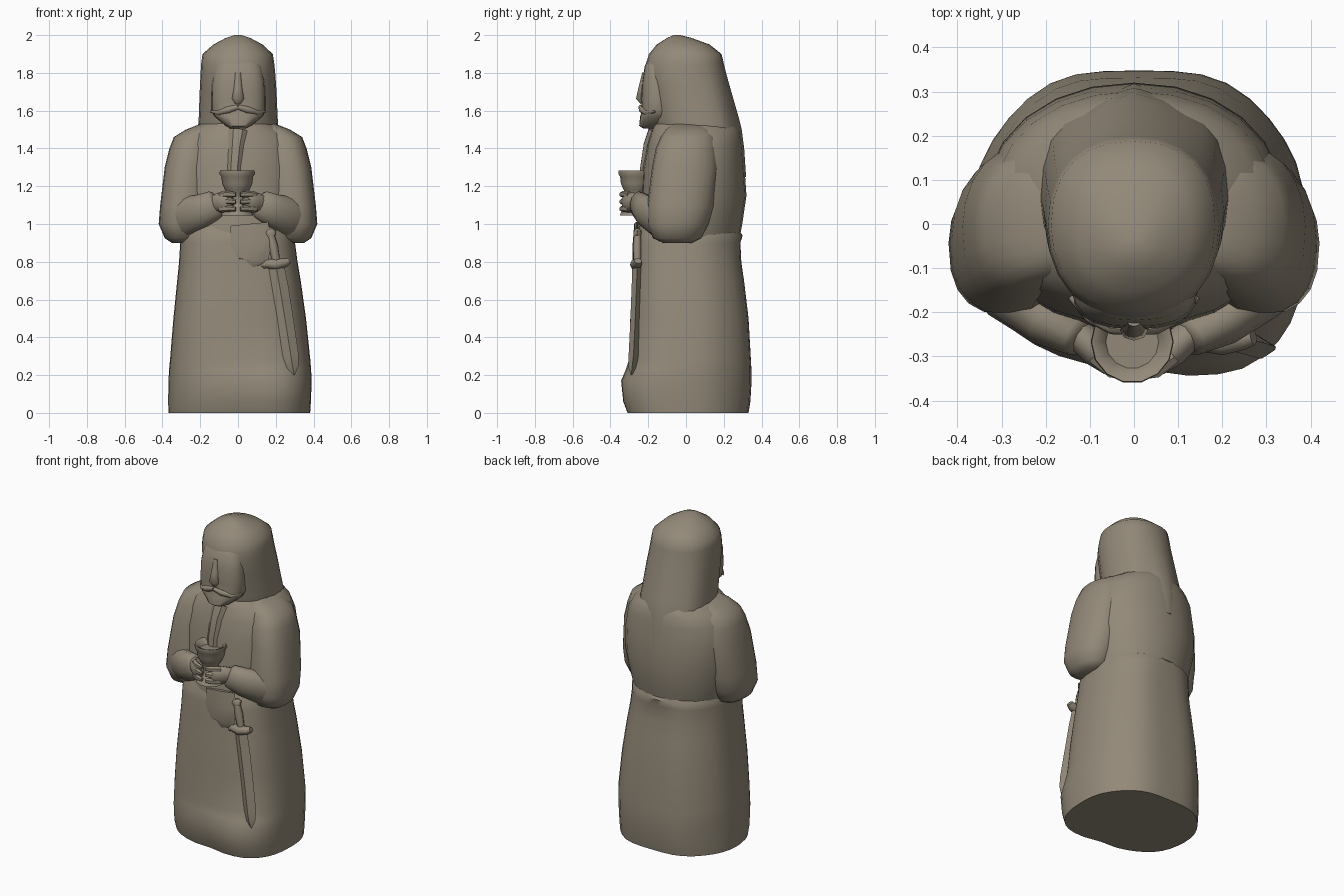
import bpy, math
from mathutils import Vector

stone = bpy.data.materials.new("warm grey stone")
stone.diffuse_color = (0.29, 0.25, 0.19, 1)


def make(name, rings, angle=50):
    """Skin a list of closed rings, cap both ends and shade."""
    n = len(rings[0])
    verts = [p for r in rings for p in r]
    faces = [(i * n + j, i * n + (j + 1) % n, (i + 1) * n + (j + 1) % n, (i + 1) * n + j)
             for i in range(len(rings) - 1) for j in range(n)]
    faces += [tuple(reversed(range(n))), tuple(range(len(verts) - n, len(verts)))]
    me = bpy.data.meshes.new(name)
    me.from_pydata(verts, [], faces)
    me.materials.append(stone)
    ob = bpy.data.objects.new(name, me)
    bpy.context.collection.objects.link(ob)
    bpy.ops.object.select_all(action='DESELECT')
    ob.select_set(True)
    bpy.context.view_layer.objects.active = ob
    bpy.ops.object.shade_smooth_by_angle(angle=math.radians(angle))
    return ob


def loft(name, sections, front=2.0, back=2.0, n=24, shape=None, angle=50):
    """Sections (z, x0, x1, y0, y1) become superellipse rings stacked in z."""
    rings = []
    for z, x0, x1, y0, y1 in sections:
        ring = []
        for k in range(n):
            a = 2 * math.pi * k / n
            c, s = math.cos(a), math.sin(a)
            e = 2 / (front if s < 0 else back)
            x = (x0 + x1) / 2 + (x1 - x0) / 2 * math.copysign(abs(c) ** e, c)
            y = (y0 + y1) / 2 + (y1 - y0) / 2 * math.copysign(abs(s) ** e, s)
            p = Vector((x, y, z))
            ring.append(shape(p, a) if shape else p)
        rings.append(ring)
    return make(name, rings, angle)


def tube(name, pts, n=10, angle=50):
    """Points (x, y, z, half width, half depth) swept with an elliptical section."""
    P = [Vector(p[:3]) for p in pts]
    rings = []
    for i, p in enumerate(pts):
        t = (P[min(i + 1, len(P) - 1)] - P[max(i - 1, 0)]).normalized()
        side = Vector((0, 1, 0)).cross(t).normalized()
        dep = t.cross(side)
        rings.append([P[i] + side * p[3] * math.cos(2 * math.pi * k / n)
                      + dep * p[4] * math.sin(2 * math.pi * k / n) for k in range(n)])
    return make(name, rings, angle)


# Long skirt with soft folds, a fuller hem on one side and a split at the hem
def skirt_folds(p, a):
    low = max(0.0, 1 - p.z / 0.3)
    if p.y < 0:
        p.y += max(0, min(1, (0.25 - p.x) / 0.5)) * 0.06 * min(1, low * 2.2)
        p.y += 0.05 * low * math.exp(-((p.x - 0.05) / 0.035) ** 2)
    else:
        p.y *= 1 + 0.02 * (math.cos(6 * a) - 1) * (1 if p.z < 0.9 else 0)
    return p


loft("skirt", [(0, -.368, .382, -.33, .345), (.06, -.37, .386, -.352, .355),
               (.17, -.368, .39, -.362, .362), (.23, -.365, .387, -.33, .361),
               (.28, -.36, .383, -.308, .358), (.5, -.342, .36, -.295, .345),
               (.7, -.322, .332, -.28, .32), (.8, -.312, .315, -.272, .305),
               (.9, -.306, .302, -.268, .3), (.94, -.302, .296, -.262, .3),
               (1.0, -.27, .27, -.24, .25)], front=2.9, back=2.2, n=36, shape=skirt_folds)

# Torso under the cape
loft("torso", [(.88, -.28, .28, -.255, .275), (.93, -.3, .3, -.262, .285),
               (1.0, -.315, .315, -.255, .298), (1.15, -.34, .34, -.235, .32),
               (1.3, -.34, .34, -.228, .31), (1.42, -.318, .318, -.205, .3),
               (1.48, -.28, .28, -.188, .29), (1.53, -.2, .2, -.17, .27),
               (1.57, -.12, .12, -.14, .2)], front=2.2, back=2.1)


# Hood and veil flowing down the back
def veil_folds(p, a):
    if p.y > 0 and p.z < 1.9:
        f = min(1, (1.9 - p.z) / 0.3)
        p.y *= 1 + 0.035 * f * (math.cos(6 * (a - math.pi / 2)) - 1)
    return p


loft("hood", [(1.25, -.15, .15, -.1, .318), (1.4, -.21, .21, -.12, .308),
              (1.5, -.213, .215, -.165, .295), (1.56, -.208, .21, -.175, .28),
              (1.7, -.203, .204, -.2, .24), (1.8, -.198, .197, -.218, .212),
              (1.85, -.195, .192, -.212, .2), (1.9, -.188, .184, -.196, .188),
              (1.95, -.13, .13, -.155, .125), (1.985, -.065, .065, -.1, .03),
              (2.0, -.02, .02, -.065, -.03)], front=2.1, back=2.3, shape=veil_folds)

# Face with chin and nose
loft("face", [(1.505, -.04, .04, -.225, -.1), (1.52, -.065, .07, -.248, -.08),
              (1.57, -.125, .13, -.243, -.05), (1.6, -.14, .145, -.232, -.05),
              (1.66, -.14, .145, -.238, -.05), (1.75, -.138, .142, -.232, -.05),
              (1.84, -.12, .125, -.218, -.05), (1.9, -.08, .08, -.17, -.05)], front=2.6, n=20)
tube("nose", [(0, -.222, 1.8, .015, .01), (0, -.234, 1.72, .022, .018),
              (0, -.24, 1.665, .032, .024), (0, -.23, 1.64, .02, .012)], n=8)

for side, m in (("right", 1), ("left", -1)):
    def flip(pts, m=m):
        return [(p[0] * m,) + tuple(p[1:]) for p in pts]

    # Moustache half
    tube("moustache_" + side, flip([(0, -.24, 1.62, .012, .012), (.05, -.236, 1.605, .018, .014),
                                    (.1, -.21, 1.59, .014, .014), (.145, -.165, 1.595, .006, .006)]), n=8)
    # Wide upper sleeve
    arm = [(.9, .27, .35, -.12, .03), (.925, .2, .388, -.175, .08), (1.0, .16, .42, -.205, .12),
           (1.1, .16, .412, -.205, .15), (1.3, .15, .388, -.18, .17), (1.4, .13, .363, -.16, .165),
           (1.46, .12, .34, -.135, .155), (1.5, .1, .275, -.11, .14), (1.53, .1, .2, -.07, .1)]
    loft("upper_sleeve_" + side,
         [(z, min(a * m, b * m), max(a * m, b * m), c, d) for z, a, b, c, d in arm], front=2.5, n=20)
    # Forearm sleeve with cuff, then hand and fingers
    tube("forearm_sleeve_" + side, flip([(.33, -.07, 1.03, .1, .08), (.27, -.15, 1.04, .11, .08),
                                         (.19, -.215, 1.07, .09, .065), (.12, -.252, 1.105, .075, .05),
                                         (.11, -.258, 1.11, .055, .035)]), n=14)
    tube("hand_" + side, flip([(.13, -.245, 1.11, .045, .035), (.085, -.285, 1.115, .055, .04),
                               (.05, -.315, 1.115, .05, .032), (.03, -.325, 1.115, .03, .018)]))
    for i in range(3):
        z = 1.155 - i * 0.038
        tube("finger_%s_%d" % (side, i), flip([(.09, -.3, z, .018, .018), (.05, -.335, z + .003, .018, .016),
                                               (.012, -.343, z, .012, .011)]), n=6)

# Goblet with a hollow bowl
loft("goblet", [(z, -r - .004, r - .004, -.267 - r, -.267 + r) for z, r in
                [(1.045, .085), (1.06, .08), (1.09, .05), (1.15, .045), (1.18, .065), (1.215, .08),
                 (1.25, .084), (1.265, .094), (1.283, .092), (1.278, .078), (1.25, .06)]], n=14, angle=40)

# Front edge of the robe at the chest and the sash flap
tube("chest_lapel", [(0, -.18, 1.5, .05, .02), (-.01, -.205, 1.42, .04, .022),
                     (-.02, -.225, 1.3, .035, .02), (-.02, -.232, 1.2, .03, .014)], n=6, angle=25)
tube("sash_flap", [(.06, -.262, 1.0, .1, .012), (.07, -.268, .9, .11, .014),
                   (.08, -.272, .81, .08, .012), (.06, -.27, .79, .03, .006)], n=8, angle=30)

# Dagger: pommel, grip, guard and blade
tube("dagger_pommel", [(.165, -.255, .97, .018, .016), (.17, -.257, .955, .034, .022),
                       (.175, -.258, .935, .026, .018)], n=8)
tube("dagger_grip", [(.172, -.257, .95, .018, .018), (.187, -.258, .88, .026, .022),
                     (.203, -.258, .8, .02, .02)], n=8)
tube("dagger_guard", [(.13, -.258, .775, .014, .02), (.15, -.262, .79, .024, .026),
                      (.2, -.265, .785, .03, .032), (.25, -.258, .795, .024, .026),
                      (.27, -.254, .805, .016, .02)], n=8)
tube("dagger_blade", [(.2, -.258, .79, .042, .026), (.222, -.262, .66, .046, .026),
                      (.255, -.27, .46, .044, .026), (.28, -.278, .3, .042, .026),
                      (.29, -.285, .24, .03, .02), (.298, -.29, .2, .003, .004)], n=4, angle=30)
